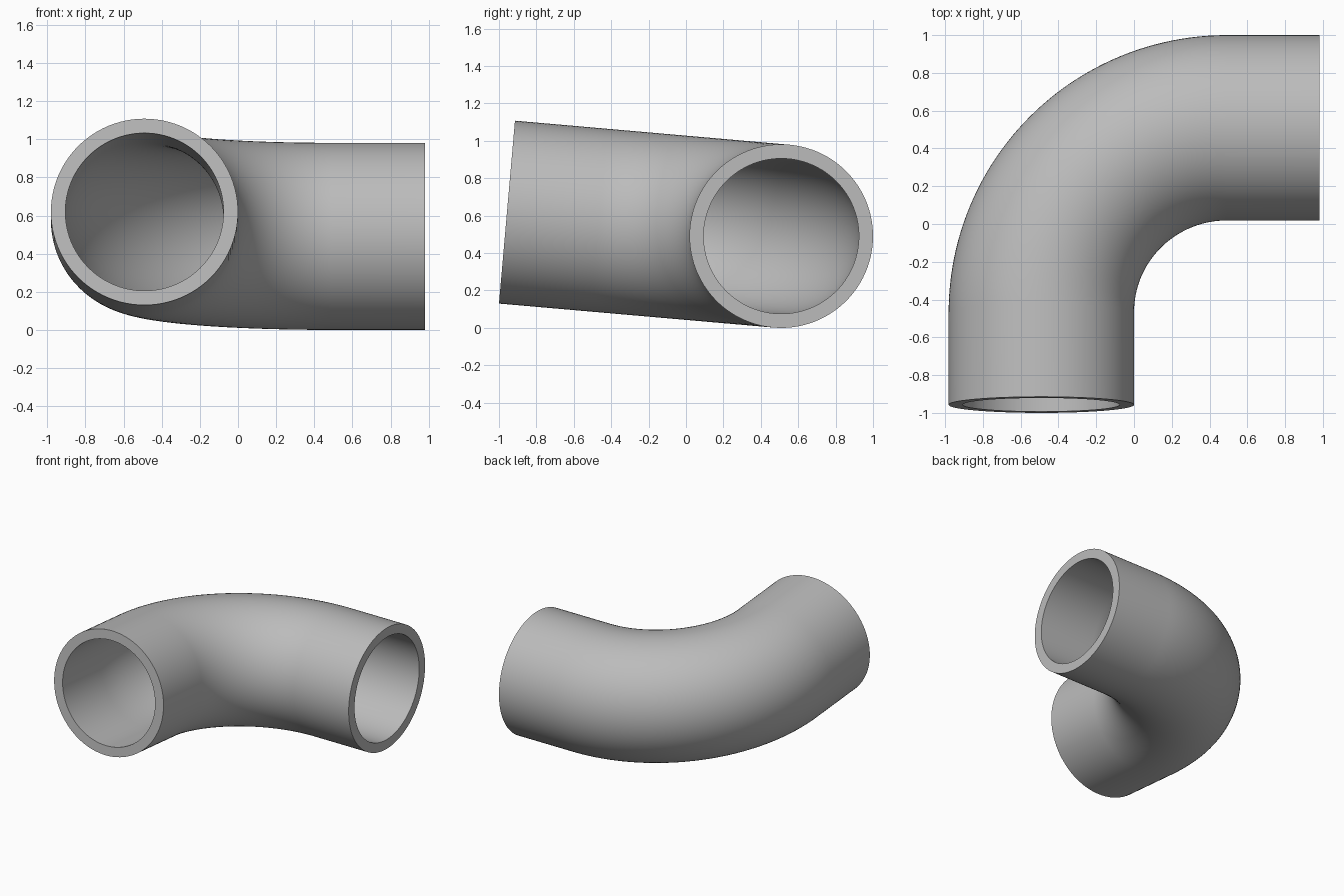
import bpy, bmesh, math
from mathutils import Matrix, Vector

cube = bpy.data.objects.get("Cube")
if cube:
    bpy.data.objects.remove(cube)

R = 0.4907            # outer radius of the pipe
BORE = 0.415          # inner radius
BEND = 2 * R          # centreline radius of the elbow
TILT = math.radians(5)
SIDES, STEPS = 96, 48

grey = bpy.data.materials.new("pipe_grey")
grey.use_nodes = True
colour = (0.5, 0.5, 0.5, 1)
grey.diffuse_color = colour
grey.node_tree.nodes["Principled BSDF"].inputs["Base Color"].default_value = colour

# Centreline stations: (centre, heading), from the front mouth to the left mouth
pivot = Vector((R, -BEND, 0))
stations = [(Vector((-R, -3 * R, 0)), math.pi)]
for i in range(STEPS + 1):
    a = math.pi - math.pi / 2 * i / STEPS
    stations.append((pivot + BEND * Vector((math.cos(a), math.sin(a), 0)), a))
stations.append((Vector((2 * R, 0, 0)), math.pi / 2))

bm = bmesh.new()


def ring(centre, heading, radius):
    across = Vector((math.cos(heading), math.sin(heading), 0))
    up = Vector((0, 0, 1))
    angles = [math.tau * k / SIDES for k in range(SIDES)]
    return [bm.verts.new(centre + radius * (math.cos(t) * across + math.sin(t) * up))
            for t in angles]


# Outer wall forward, bore back, closed into one loop so both rims are filled
rings = [ring(c, a, R) for c, a in stations]
rings += [ring(c, a, BORE) for c, a in reversed(stations)]
for first, second in zip(rings, rings[1:] + rings[:1]):
    for k in range(SIDES):
        n = (k + 1) % SIDES
        bm.faces.new((first[k], first[n], second[n], second[k]))
bmesh.ops.recalc_face_normals(bm, faces=bm.faces)

# Tip the front leg upward about the axis of the left leg
bm.transform(Matrix.Translation((0, 1 - R, R)) @ Matrix.Rotation(-TILT, 4, 'X'))

mesh = bpy.data.meshes.new("elbow_pipe")
bm.to_mesh(mesh)
bm.free()
mesh.materials.append(grey)
pipe = bpy.data.objects.new("elbow_pipe", mesh)
bpy.context.collection.objects.link(pipe)
bpy.ops.object.select_all(action='DESELECT')
pipe.select_set(True)
bpy.context.view_layer.objects.active = pipe
bpy.ops.object.shade_smooth_by_angle(angle=math.radians(30))
